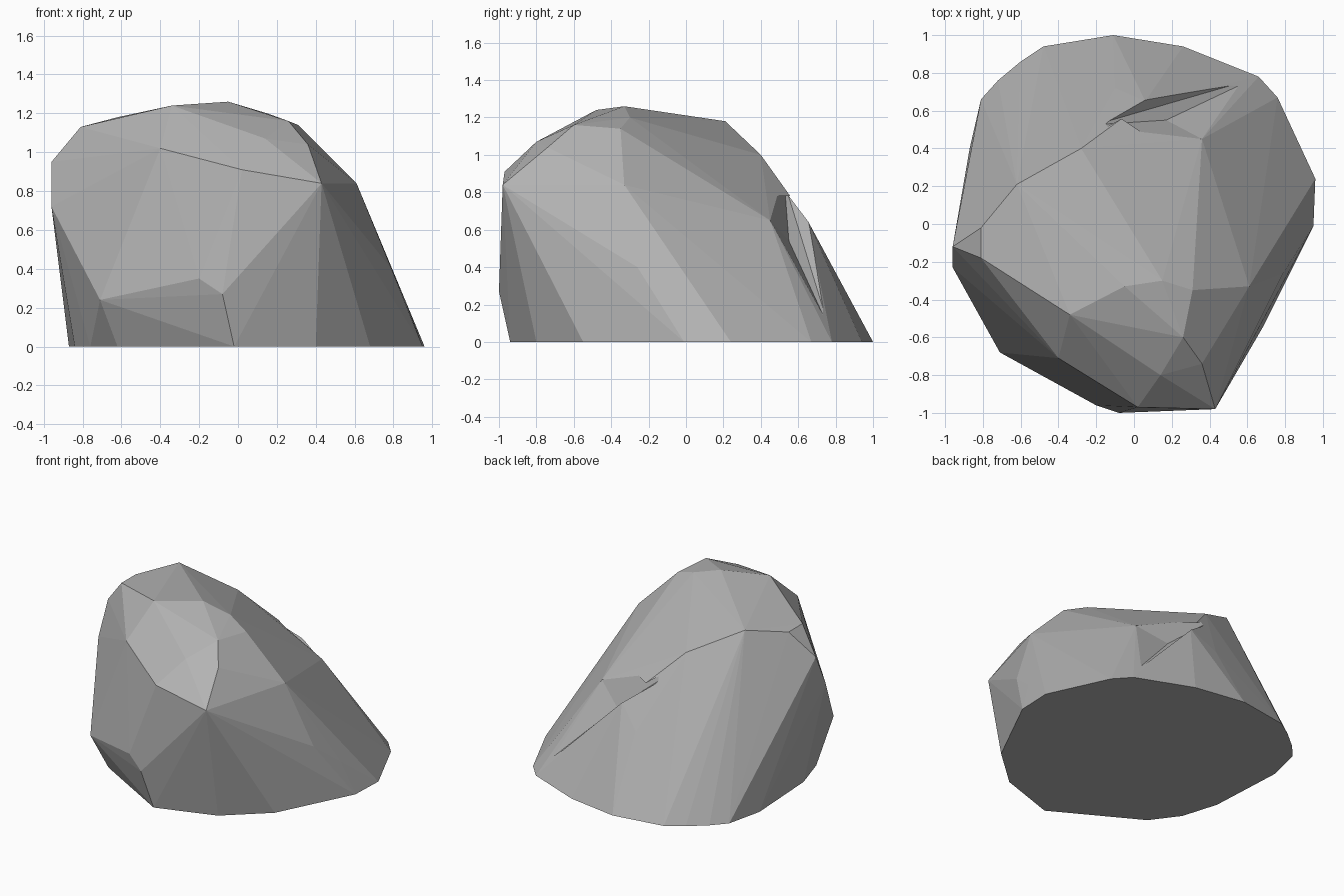
import bpy
import bmesh
from mathutils import Vector

default_cube = bpy.data.objects.get("Cube")
if default_cube:
    bpy.data.objects.remove(default_cube, do_unlink=True)

# Single stone colour
stone = bpy.data.materials.new("stone grey")
stone.use_nodes = True
stone_colour = (.45, .45, .45, 1)
stone.diffuse_color = stone_colour
principled = next(node for node in stone.node_tree.nodes
                  if node.type == 'BSDF_PRINCIPLED')
principled.inputs["Base Color"].default_value = stone_colour
principled.inputs["Roughness"].default_value = .9


def faceted_solid(name, corners):
    """Wrap a flat-faced closed shell around a set of corner points."""
    bm = bmesh.new()
    for corner in corners:
        bm.verts.new(corner)
    hull = bmesh.ops.convex_hull(bm, input=bm.verts[:])
    unused = {item for key in ("geom_interior", "geom_unused")
              for item in hull[key] if isinstance(item, bmesh.types.BMVert)}
    bmesh.ops.delete(bm, geom=list(unused), context='VERTS')
    bmesh.ops.recalc_face_normals(bm, faces=bm.faces[:])
    mesh = bpy.data.meshes.new(name)
    bm.to_mesh(mesh)
    bm.free()
    mesh.materials.append(stone)
    solid = bpy.data.objects.new(name, mesh)
    bpy.context.collection.objects.link(solid)
    return solid


# Flat footprint on the ground, as an outline
footprint = [
    (-.02, -.94), (.4, -.8), (.68, -.55), (.95, -.01), (.96, .24),
    (.76, .67), (.66, .78), (.26, .94), (-.11, 1), (-.48, .94),
    (-.6, .86), (-.72, .76), (-.81, .66), (-.87, .4), (-.84, -.15),
    (-.76, -.41), (-.62, -.6),
]

# Blunt front face and its upper lip
front_corners = [
    (-.71, -.68, .24), (-.2, -.96, .35), (-.08, -1, .27),
    (.43, -.98, .84), (.02, -.97, .91), (-.4, -.71, 1.02),
    (-.96, -.23, .72), (-.96, -.12, .95),
]

# Rounded crown
crown_corners = [
    (-.81, -.18, 1.13), (-.81, -.02, 1.13), (-.62, .21, 1.18),
    (-.34, -.48, 1.24), (-.05, -.33, 1.26), (.15, -.3, 1.2),
    (.31, -.35, 1.14), (.26, -.6, 1.16), (.14, -.8, 1.07),
    (.36, -.74, 1.04),
]

# Long slopes running down the side and back
slope_corners = [
    (.61, -.33, .84), (.79, -.26, .4), (.86, -.06, .24),
    (.67, .43, .27), (-.28, .4, 1), (-.1, .72, .5),
]

# Rim of the split in the back slope, and its deepest point
split_rim = [Vector(corner) for corner in (
    (-.14, .53, .8), (.36, .45, .65), (.55, .73, .15), (.06, .65, .65))]
split_depth = Vector((.17, .55, .54))

rock = faceted_solid("rock", [(x, y, 0) for x, y in footprint]
                     + front_corners + crown_corners + slope_corners
                     + split_rim)

# Wedge that opens the split outwards through its rim
wedge = faceted_solid("split_cutter", [split_depth] + [
    split_depth.lerp(corner, 1.2) for corner in split_rim])
wedge.hide_render = True
wedge.hide_viewport = True

cut = rock.modifiers.new("split", 'BOOLEAN')
cut.operation = 'DIFFERENCE'
cut.solver = 'EXACT'
cut.object = wedge

# Bake the cut so the rock is one plain mesh, then drop the wedge
bpy.context.view_layer.update()
evaluated = rock.evaluated_get(bpy.context.evaluated_depsgraph_get())
finished = bpy.data.meshes.new_from_object(evaluated)
rock.modifiers.clear()
rock.data = finished
bpy.data.objects.remove(wedge, do_unlink=True)

# Keep every facet crisp
for face in rock.data.polygons:
    face.use_smooth = False
    face.material_index = 0
